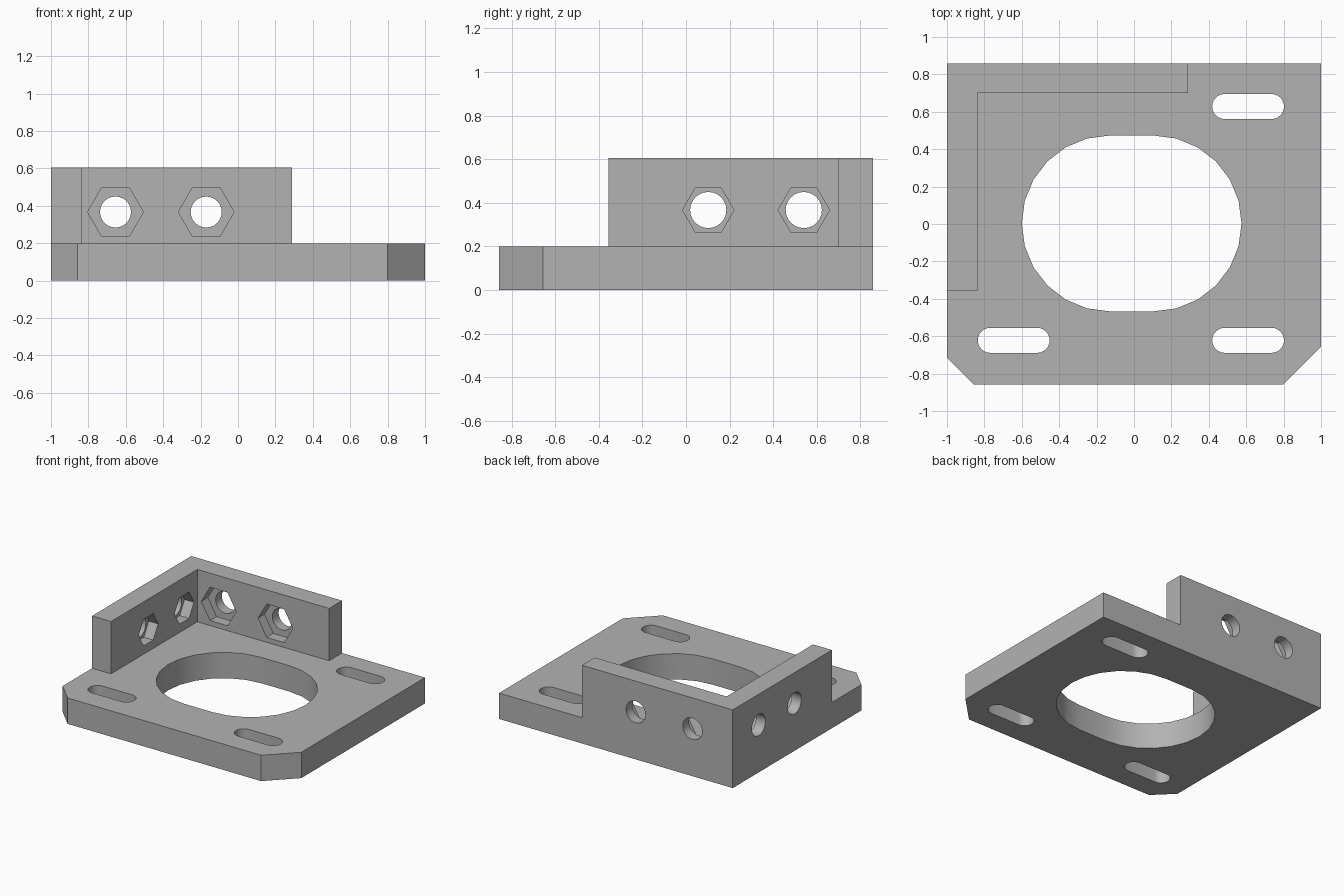
import bpy, bmesh
from math import cos, sin, pi
from mathutils import Vector

cube = bpy.data.objects.get("Cube")
if cube:
    bpy.data.objects.remove(cube, do_unlink=True)

# Single grey material
grey = bpy.data.materials.new("plain grey")
grey.use_nodes = True
colour = (0.45, 0.45, 0.45, 1)
grey.diffuse_color = colour
grey.node_tree.nodes["Principled BSDF"].inputs["Base Color"].default_value = colour


def prism(name, outline, low, high, axis="z"):
    """Extrude a 2D outline between two levels along an axis."""
    place = {"x": lambda a, b, t: (t, a, b),
             "y": lambda a, b, t: (a, t, b),
             "z": lambda a, b, t: (a, b, t)}[axis]
    bm = bmesh.new()
    face = bm.faces.new([bm.verts.new(place(a, b, low)) for a, b in outline])
    grown = bmesh.ops.extrude_face_region(bm, geom=[face])["geom"]
    bmesh.ops.translate(bm, verts=[v for v in grown if isinstance(v, bmesh.types.BMVert)],
                        vec=Vector(place(0, 0, high - low)))
    bmesh.ops.recalc_face_normals(bm, faces=bm.faces)
    mesh = bpy.data.meshes.new(name)
    bm.to_mesh(mesh)
    bm.free()
    mesh.materials.append(grey)
    obj = bpy.data.objects.new(name, mesh)
    bpy.context.collection.objects.link(obj)
    return obj


def ring(cx, cy, radius, sides):
    steps = [2 * pi * i / sides for i in range(sides)]
    return [(cx + radius * cos(a), cy + radius * sin(a)) for a in steps]


def slot(left, right, cy, radius, sides=24):
    """Two half circles joined by straight edges."""
    half = sides // 2
    ends = [(right, -pi / 2), (left, pi / 2)]
    return [(cx + radius * cos(start + pi * i / half), cy + radius * sin(start + pi * i / half))
            for cx, start in ends for i in range(half + 1)]


def carve(target, cutters):
    """Subtract the cutters, keep the result and drop the cutters."""
    for cutter in cutters:
        cutter.hide_render = True
        mod = target.modifiers.new("cut", "BOOLEAN")
        mod.operation, mod.solver, mod.object = "DIFFERENCE", "EXACT", cutter
    graph = bpy.context.evaluated_depsgraph_get()
    mesh = bpy.data.meshes.new_from_object(target.evaluated_get(graph))
    target.modifiers.clear()
    target.data = mesh
    for cutter in cutters:
        bpy.data.objects.remove(cutter, do_unlink=True)


DEPTH, TOP_Z, WALL_Z = 0.857, 0.2, 0.605
INNER_X, INNER_Y = -0.838, 0.70

# Base plate with two clipped front corners
plate = prism("base_plate", [(-1, DEPTH), (-1, -0.715), (-0.858, -DEPTH), (0.798, -DEPTH),
                             (1, -0.655), (1, DEPTH)], 0, TOP_Z)

# Central opening and three mounting slots
openings = [slot(-0.13, 0.105, 0.003, 0.47)]
openings += [slot(x, x + 0.25, y, 0.067) for x, y in
             [(0.485, 0.628), (0.485, -0.622), (-0.768, -0.622)]]
carve(plate, [prism("opening_cutter", o, -0.1, TOP_Z + 0.1) for o in openings])

# Corner wall, an L in plan
wall = prism("corner_wall", [(-1, DEPTH), (-1, -0.355), (INNER_X, -0.355), (INNER_X, INNER_Y),
                             (0.29, INNER_Y), (0.29, DEPTH)], TOP_Z, WALL_Z)

# Bolt holes with hexagonal nut pockets on the inner faces
HOLE_Z, POCKET = 0.367, 0.08
cutters = []
for x in (-0.655, -0.17):
    cutters.append(prism("bolt_cutter", ring(x, HOLE_Z, 0.083, 24), 0.6, 1, "y"))
    cutters.append(prism("nut_cutter", ring(x, HOLE_Z, 0.149, 6), 0.6, INNER_Y + POCKET, "y"))
for y in (0.102, 0.54):
    cutters.append(prism("bolt_cutter", ring(y, HOLE_Z, 0.083, 24), -1.1, -0.75, "x"))
    cutters.append(prism("nut_cutter", ring(y, HOLE_Z, 0.118, 6), INNER_X - POCKET, -0.75, "x"))
carve(wall, cutters)

# Smooth the round openings, keep all edges sharp
for obj in (plate, wall):
    bpy.ops.object.select_all(action="DESELECT")
    obj.select_set(True)
    bpy.context.view_layer.objects.active = obj
    bpy.ops.object.shade_smooth_by_angle(angle=pi / 9)
